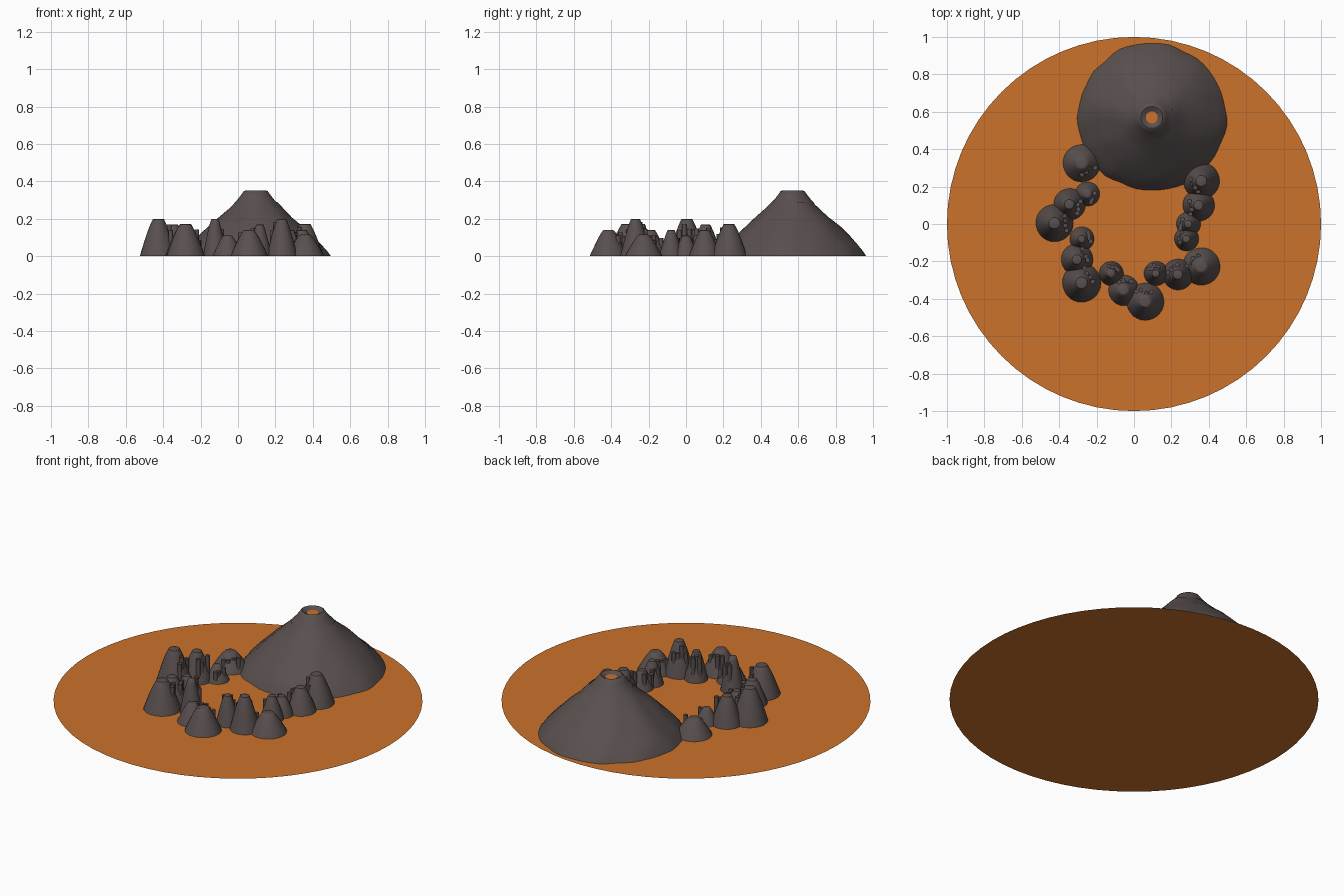
import bpy, bmesh, math, random
from mathutils import Vector, noise

random.seed(4)
cube = bpy.data.objects.get("Cube")
if cube:
    bpy.data.objects.remove(cube, do_unlink=True)


def material(name, colour):
    mat = bpy.data.materials.new(name)
    mat.use_nodes = True
    mat.diffuse_color = (*colour, 1)
    mat.node_tree.nodes["Principled BSDF"].inputs["Base Color"].default_value = (*colour, 1)
    return mat


ORANGE = material("burnt orange", (0.60, 0.17, 0.025))
ROCK = material("dark rock", (0.10, 0.08, 0.078))


def finish(bm, name, mat, smooth=True):
    mesh = bpy.data.meshes.new(name)
    bm.normal_update()
    bm.to_mesh(mesh)
    bm.free()
    obj = bpy.data.objects.new(name, mesh)
    bpy.context.collection.objects.link(obj)
    mesh.materials.append(mat)
    if smooth:
        bpy.ops.object.select_all(action="DESELECT")
        obj.select_set(True)
        bpy.context.view_layer.objects.active = obj
        bpy.ops.object.shade_smooth_by_angle(angle=math.radians(40))
    return obj


def disc(name, centre, radius, sides):
    bm = bmesh.new()
    bmesh.ops.create_circle(bm, cap_ends=True, radius=radius, segments=sides)
    bmesh.ops.translate(bm, verts=bm.verts, vec=centre)
    return finish(bm, name, ORANGE, smooth=False)


def lathe(bm, centre, profile, sides, bump=0.0, cap=False):
    """Turn a (radius, height) profile around z, with optional lumpy slopes."""
    rings = []
    for r, z in profile:
        ring = []
        for i in range(sides):
            a = math.tau * i / sides
            d = Vector((math.cos(a), math.sin(a), 0))
            lump = bump * noise.noise(d * r * 9 + Vector((0, 0, z * 6)))
            ring.append(bm.verts.new(Vector(centre) + d * (r + lump) + Vector((0, 0, z))))
        rings.append(ring)
    for low, high in zip(rings, rings[1:]):
        for i in range(sides):
            j = (i + 1) % sides
            bm.faces.new((low[i], low[j], high[j], high[i]))
    if cap:
        bm.faces.new(rings[-1])


# Round ground plate
disc("ground", (0, 0, 0), 1.0, 64)

# Large volcano: lumpy slope, then a smooth rim with a shallow crater
peak = (0.095, 0.57, 0)
slope = [(0.395, 0), (0.375, 0.03), (0.345, 0.065), (0.30, 0.11), (0.25, 0.16),
         (0.20, 0.205), (0.15, 0.25), (0.11, 0.29), (0.085, 0.325)]
bm = bmesh.new()
lathe(bm, peak, slope[:-1], 56, bump=0.014)
finish(bm, "volcano_slope", ROCK)
bm = bmesh.new()
lathe(bm, peak, [(0.118, 0.282), (0.10, 0.30), (0.08, 0.325), (0.064, 0.348),
                 (0.058, 0.35), (0.030, 0.335)], 40)
finish(bm, "volcano_rim", ROCK)
disc("crater_lava", (peak[0], peak[1], 0.336), 0.032, 32)

# Ring of small hills: x, y, base radius, height
hills = [
    (-0.28, 0.325, 0.10, 0.10), (-0.25, 0.16, 0.065, 0.09),
    (-0.345, 0.105, 0.085, 0.17), (-0.425, 0.005, 0.10, 0.20),
    (-0.28, -0.08, 0.065, 0.11), (-0.305, -0.19, 0.085, 0.14),
    (-0.28, -0.315, 0.103, 0.173), (-0.123, -0.265, 0.065, 0.20),
    (-0.055, -0.355, 0.082, 0.11), (0.06, -0.415, 0.10, 0.14),
    (0.117, -0.265, 0.065, 0.17), (0.235, -0.27, 0.083, 0.20),
    (0.36, -0.227, 0.10, 0.115), (0.28, -0.08, 0.065, 0.14),
    (0.29, 0.0, 0.065, 0.11), (0.345, 0.10, 0.085, 0.14),
    (0.36, 0.23, 0.097, 0.173),
]
shape = [(1, 0), (0.93, 0.13), (0.81, 0.32), (0.66, 0.55), (0.49, 0.78),
         (0.38, 0.9), (0.30, 0.985), (0.23, 1.0)]

for n, (x, y, r, h) in enumerate(hills, 1):
    bm = bmesh.new()
    lathe(bm, (x, y, 0), [(r * a, h * b) for a, b in shape], 28, bump=0.003, cap=True)
    finish(bm, f"hill_{n}", ROCK)

    # Thin rock columns on the side facing the middle of the ring
    inward = Vector((-x, -y, 0)).normalized()
    across = Vector((-inward.y, inward.x, 0))
    bm = bmesh.new()
    for k in range(4):
        spot = (Vector((x, y, 0)) + inward * r * random.uniform(0.42, 0.68)
                + across * r * (k - 1.5) * 0.26)
        top = h * random.uniform(0.68, 0.92)
        lathe(bm, spot, [(0.012, 0), (0.012, top)], 12, cap=True)
    finish(bm, f"hill_columns_{n}", ROCK)
